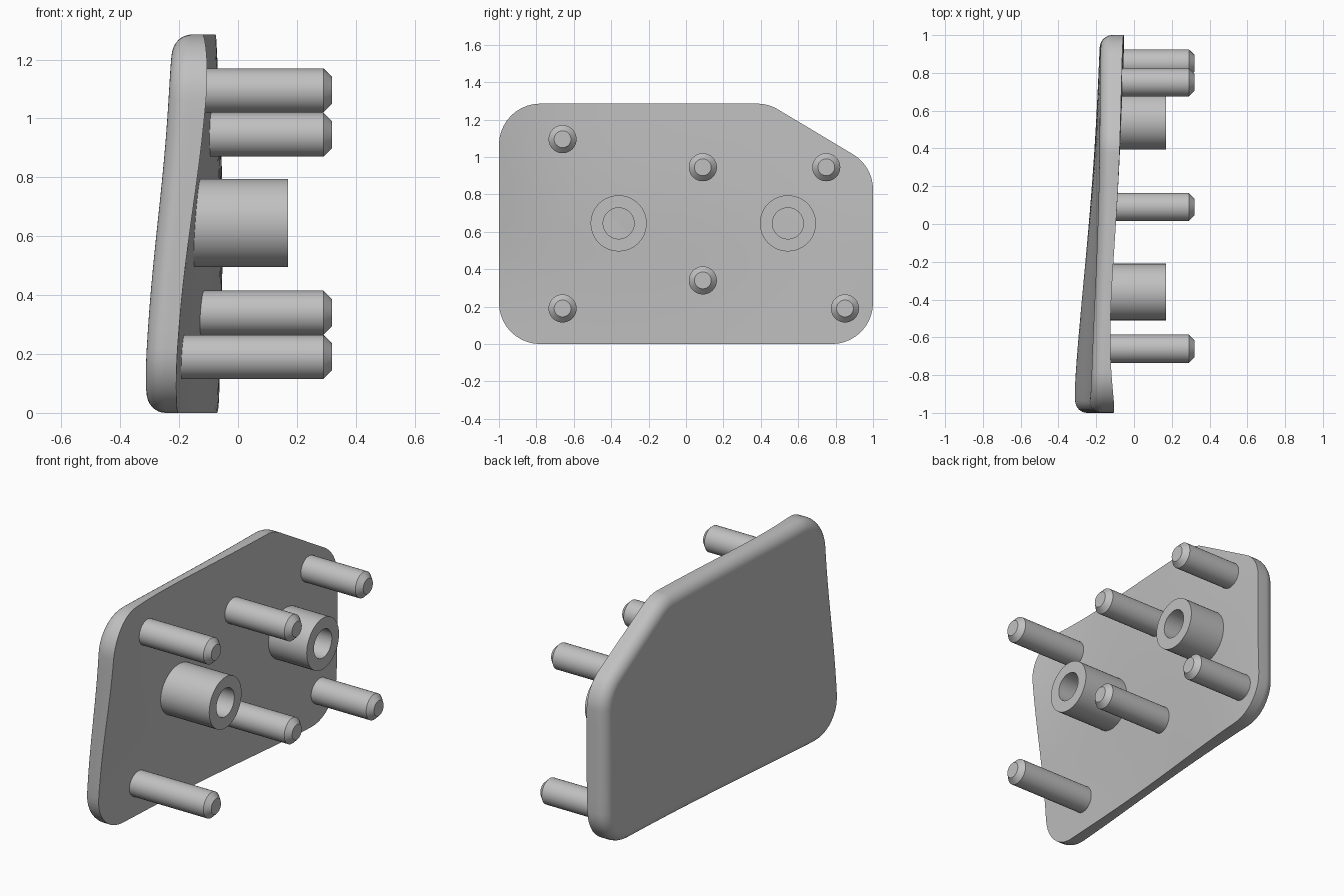
import bpy, bmesh, math
from mathutils import Vector

cube = bpy.data.objects.get("Cube")
if cube:
    bpy.data.objects.remove(cube, do_unlink=True)

gray = bpy.data.materials.new("plain gray")
gray.use_nodes = True
COLOR = (0.53, 0.53, 0.53, 1)
gray.diffuse_color = COLOR
gray.node_tree.nodes["Principled BSDF"].inputs["Base Color"].default_value = COLOR

HEIGHT = 1.285
CORNER = 0.22
EDGE = 0.065

# Depth of each face: rows are bottom, middle, top; columns run front to back
INNER = [(-.217, -.187, -.148, -.095, -.065),
         (-.160, -.145, -.108, -.072, -.052),
         (-.093, -.124, -.096, -.073, -.068)]
OUTER = [(-.323, -.287, -.241, -.204, -.18),
         (-.275, -.250, -.215, -.190, -.178),
         (-.226, -.210, -.190, -.181, -.178)]


def lagrange(values, t):
    """Smooth curve through evenly spaced values, t from 0 to 1."""
    n = len(values) - 1
    total = 0
    for i, v in enumerate(values):
        for j in range(n + 1):
            if j != i:
                v *= (t * n - j) / (i - j)
        total += v
    return total


def depth(table, y, z):
    u = min(max(z / HEIGHT, 0), 1)
    u -= 0.07 * math.sin(math.tau * u)
    return lagrange([lagrange(row, (y + 1) / 2) for row in table], u)


def finish(name, bm):
    bmesh.ops.remove_doubles(bm, verts=bm.verts, dist=1e-5)
    bmesh.ops.recalc_face_normals(bm, faces=bm.faces)
    mesh = bpy.data.meshes.new(name)
    bm.to_mesh(mesh)
    bm.free()
    mesh.materials.append(gray)
    ob = bpy.data.objects.new(name, mesh)
    bpy.context.collection.objects.link(ob)
    bpy.ops.object.select_all(action='DESELECT')
    ob.select_set(True)
    bpy.context.view_layer.objects.active = ob
    bpy.ops.object.shade_smooth_by_angle(angle=math.radians(30))
    return ob


def loft(name, rings):
    """Skin closed rings of points and cap both ends."""
    bm = bmesh.new()
    loops = [[bm.verts.new(p) for p in ring] for ring in rings]
    n = len(loops[0])
    for a, b in zip(loops, loops[1:]):
        for i in range(n):
            j = (i + 1) % n
            bm.faces.new((a[i], a[j], b[j], b[i]))
    bm.faces.new(loops[0])
    bm.faces.new(loops[-1])
    return finish(name, bm)


def rounded_outline(corners, radius):
    """Points with outward normals around a counterclockwise rounded polygon."""
    arcs = []
    for i, p in enumerate(corners):
        a = (p - corners[i - 1]).normalized()
        b = (corners[(i + 1) % len(corners)] - p).normalized()
        turn = math.atan2(a.x * b.y - a.y * b.x, a.dot(b))
        normal = Vector((a.y, -a.x))
        centre = p - a * radius * math.tan(turn / 2) - normal * radius
        start = math.atan2(normal.y, normal.x)
        arc = []
        for k in range(11):
            t = start + turn * k / 10
            n = Vector((math.cos(t), math.sin(t)))
            arc.append((centre + n * radius, n))
        arcs.append(arc)
    points = []
    for i, arc in enumerate(arcs):
        points += arc
        end, n = arc[-1]
        nxt = arcs[(i + 1) % len(arcs)][0][0]
        steps = max(2, int((nxt - end).length / 0.07))
        points += [(end.lerp(nxt, k / steps), n) for k in range(1, steps)]
    return points


# Warped plate with one clipped corner and a rounded outer rim
corners = [Vector(c) for c in ((-1, 0), (1, 0), (1, .95), (.44, HEIGHT), (-1, HEIGHT))]
outline = rounded_outline(corners, CORNER)
middle = Vector((0, HEIGHT / 2))


def plate_ring(table, inset=0, scale=1, lift=0):
    ring = []
    for p, n in outline:
        q = middle + (p - n * inset - middle) * scale
        ring.append((depth(table, q.x, q.y) + lift, q.x, q.y))
    return ring


SCALES = [k / 12 for k in range(1, 13)]
rings = [plate_ring(INNER, scale=s) for s in SCALES]
for k in range(9):
    a = math.pi / 2 * k / 8
    rings.append(plate_ring(OUTER, EDGE * (1 - math.cos(a)), 1, EDGE * (1 - math.sin(a))))
rings += [plate_ring(OUTER, EDGE, s) for s in reversed(SCALES[:-1])]
loft("curved_plate", rings)


def turned(name, profile, y, z, sides=48):
    """Revolve (x, radius) pairs about a line along x."""
    angles = [math.tau * i / sides for i in range(sides)]
    loft(name, [[(x, y + r * math.cos(a), z + r * math.sin(a)) for a in angles]
                for x, r in profile])


# Chamfered locating pins
pins = [(-.66, 1.095), (-.66, .19), (.09, .945), (.09, .34), (.75, .945), (.85, .19)]
for i, (y, z) in enumerate(pins):
    base = depth(INNER, y, z) - 0.03
    turned(f"pin_{i + 1}", [(base, .075), (.29, .075), (.32, .045)], y, z)

# Hollow bosses
for name, y in (("front_boss", -.36), ("back_boss", .545)):
    z = .645
    face = depth(INNER, y, z)
    turned(name, [(face - .04, .15), (.17, .15), (.17, .083), (face, .083)], y, z)
